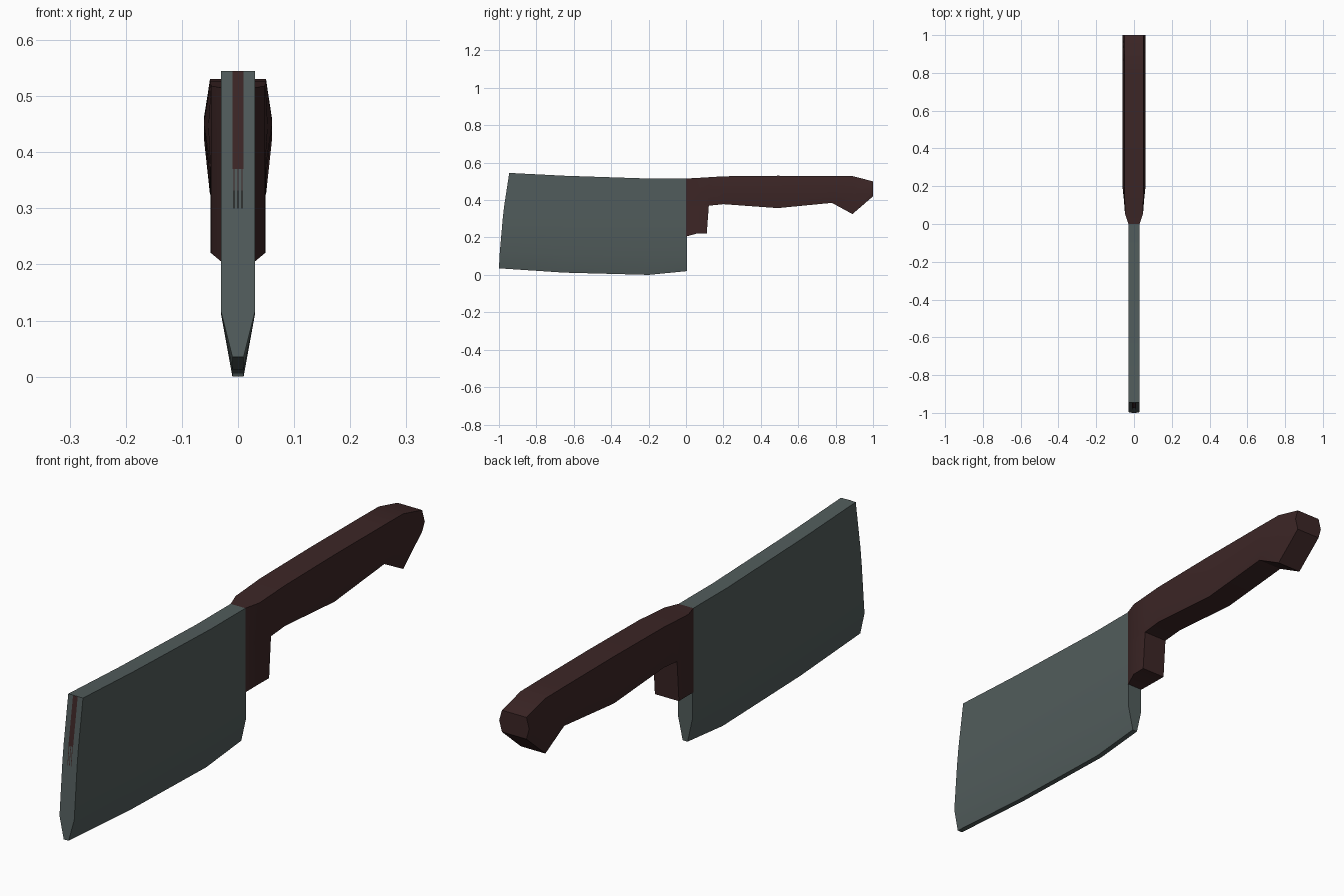
import bpy, bmesh, math

if "Cube" in bpy.data.objects:
    bpy.data.objects.remove(bpy.data.objects["Cube"])


def material(name, rgb):
    m = bpy.data.materials.new(name)
    m.diffuse_color = (*rgb, 1)
    m.use_nodes = True
    m.node_tree.nodes["Principled BSDF"].inputs["Base Color"].default_value = m.diffuse_color
    return m


steel = material("dark steel", (0.083, 0.108, 0.106))
wood = material("dark brown wood", (0.045, 0.019, 0.019))


def loft(sections):
    """Skin mirrored sections; each is a list of (half width, y, z), bottom to top."""
    bm = bmesh.new()
    loops = []
    for s in sections:
        pts = list(s) + [(-x, y, z) for x, y, z in reversed(s)]
        loops.append([bm.verts.new(p) for p in pts])
    n = len(loops[0])
    for a, b in zip(loops, loops[1:]):
        for i in range(n):
            j = (i + 1) % n
            bm.faces.new((a[i], a[j], b[j], b[i]))
    bm.faces.new(loops[0])
    bm.faces.new(loops[-1])
    return bm


def finish(bm, name, mat, smooth=True):
    bmesh.ops.recalc_face_normals(bm, faces=bm.faces)
    me = bpy.data.meshes.new(name)
    bm.to_mesh(me)
    bm.free()
    me.materials.append(mat)
    ob = bpy.data.objects.new(name, me)
    bpy.context.collection.objects.link(ob)
    if smooth:
        bpy.ops.object.select_all(action='DESELECT')
        ob.select_set(True)
        bpy.context.view_layer.objects.active = ob
        bpy.ops.object.shade_smooth_by_angle(angle=math.radians(30))
    return ob


# Blade: full thickness above, tapering to a blunt cutting edge
front = [(-1.0, 0.035), (-0.996, 0.115), (-0.98, 0.30), (-0.972, 0.37), (-0.945, 0.545)]
columns = [front]
for y, low, top in ((-0.65, 0.012, 0.53), (-0.2, 0.0, 0.515), (0.005, 0.02, 0.515)):
    columns.append([(y, z) for z in (low, 0.11, 0.30, 0.37, top)])
sections = [[(0.01 if i == 0 else 0.03, y, z) for i, (y, z) in enumerate(c)]
            for c in columns]
finish(loft(sections), "blade", steel)

# Handle: hexagonal sections as (y, bottom, top, flat half width, middle half width)
stations = [(0.0, 0.37, 0.515, 0.03, 0.03), (0.055, 0.37, 0.518, 0.048, 0.048),
            (0.122, 0.37, 0.522, 0.049, 0.053), (0.2, 0.378, 0.527, 0.05, 0.061),
            (0.49, 0.357, 0.53, 0.05, 0.061), (0.78, 0.385, 0.529, 0.05, 0.061),
            (0.89, 0.325, 0.528, 0.05, 0.061), (1.0, 0.42, 0.50, 0.05, 0.061)]
bm = loft([[(w, y, lo), (m, y, (lo + hi) / 2), (w, y, hi)]
           for y, lo, hi, w, m in stations])

# Bolster: pull the front underside of the handle down beside the blade heel
under = [f for f in bm.faces
         if f.calc_center_median().y < 0.12 and all(abs(v.co.z - 0.37) < 1e-4 for v in f.verts)]
new = bmesh.ops.extrude_face_region(bm, geom=under)["geom"]
for v in new:
    if isinstance(v, bmesh.types.BMVert):
        v.co.z = 0.205 if v.co.y < 0.01 else 0.22
        v.co.y = min(v.co.y, 0.111)
finish(bm, "handle", wood)

# Thin wood-coloured inlay on the blade nose, ending in fine lines
(yl, zl), (ym, zm), (yt, zt) = front[2:]
bm = bmesh.new()


def strip(x0, x1, a, b):
    out = 0.0015
    bm.faces.new([bm.verts.new((x, y - out, z)) for x, (y, z) in
                  ((x0, a), (x1, a), (x1, b), (x0, b))])


strip(-0.0095, 0.0095, (ym, zm), (yt, zt))
for x in (-0.007, 0.0, 0.007):
    strip(x - 0.0012, x + 0.0012, (yl, zl), (ym, zm))
finish(bm, "nose_inlay", wood, smooth=False)
